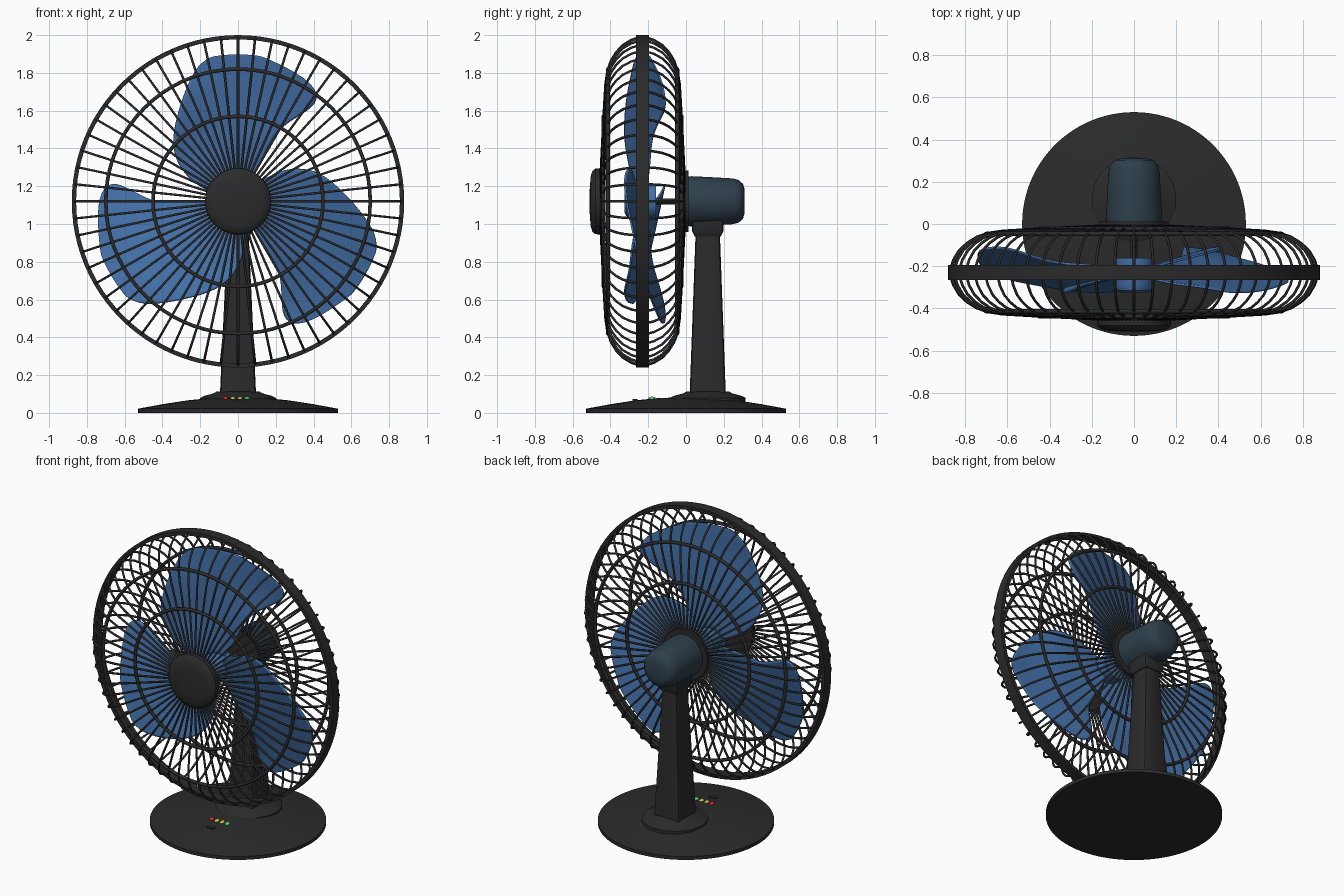
import bpy, bmesh, math
from math import sin, cos, pi, radians

if "Cube" in bpy.data.objects:
    bpy.data.objects.remove(bpy.data.objects["Cube"])

CZ = 1.12   # height of the fan axis
CY = -0.23  # middle plane of the cage


def material(name, rgb):
    m = bpy.data.materials.new(name)
    m.diffuse_color = (*rgb, 1)
    m.use_nodes = True
    m.node_tree.nodes["Principled BSDF"].inputs["Base Color"].default_value = m.diffuse_color
    return m


BLACK = material("black_plastic", (0.024, 0.024, 0.024))
BLUE = material("blue_plastic", (0.055, 0.16, 0.39))
SLATE = material("slate_plastic", (0.027, 0.05, 0.07))
RED = material("red_button", (0.7, 0.03, 0.02))
YELLOW = material("yellow_button", (0.65, 0.55, 0.08))
GREEN = material("green_button", (0.1, 0.7, 0.2))


def finish(name, bm, mat, angle=35):
    bmesh.ops.recalc_face_normals(bm, faces=bm.faces)
    me = bpy.data.meshes.new(name)
    bm.to_mesh(me)
    bm.free()
    ob = bpy.data.objects.new(name, me)
    bpy.context.collection.objects.link(ob)
    me.materials.append(mat)
    bpy.ops.object.select_all(action='DESELECT')
    ob.select_set(True)
    bpy.context.view_layer.objects.active = ob
    bpy.ops.object.shade_smooth_by_angle(angle=radians(angle))
    return ob


def lathe(name, profile, mat, axis='Z', centre=(0, 0, 0), n=64, closed=False):
    """Revolve (radius, height) points; open profiles get end caps."""
    bm = bmesh.new()
    rings = []
    for r, h in profile:
        ring = []
        for i in range(n):
            a, b = r * cos(2 * pi * i / n), r * sin(2 * pi * i / n)
            p = (a, b, h) if axis == 'Z' else (a, h, b)
            ring.append(bm.verts.new([p[k] + centre[k] for k in range(3)]))
        rings.append(ring)
    pairs = list(zip(rings, rings[1:]))
    if closed:
        pairs.append((rings[-1], rings[0]))
    for lo, hi in pairs:
        for i in range(n):
            j = (i + 1) % n
            bm.faces.new((lo[i], lo[j], hi[j], hi[i]))
    if not closed:
        bm.faces.new(rings[0])
        bm.faces.new(rings[-1])
    return finish(name, bm, mat)


def wires(name, paths, radius, mat, cyclic=False):
    cu = bpy.data.curves.new(name, 'CURVE')
    cu.dimensions = '3D'
    cu.bevel_depth = radius
    cu.bevel_resolution = 1
    for pts in paths:
        s = cu.splines.new('POLY')
        s.points.add(len(pts) - 1)
        for sp, p in zip(s.points, pts):
            sp.co = (*p, 1)
        s.use_cyclic_u = cyclic
        s.use_smooth = True
    cu.materials.append(mat)
    ob = bpy.data.objects.new(name, cu)
    bpy.context.collection.objects.link(ob)
    return ob


def interp(table, x):
    for (x0, y0), (x1, y1) in zip(table, table[1:]):
        if x <= x1:
            return y0 + (y1 - y0) * (x - x0) / (x1 - x0)
    return table[-1][1]


# Base, collar and neck
lathe("base", [(0.53, 0), (0.53, 0.022), (0.40, 0.046), (0.27, 0.066),
               (0.15, 0.078), (0.05, 0.082)], BLACK, n=96)
lathe("collar", [(0.2, 0.03), (0.2, 0.08), (0.18, 0.09), (0.13, 0.103),
                 (0.115, 0.112)], BLACK, centre=(0, 0.115, 0))


def tapered_post(name, sections, bevel):
    bm = bmesh.new()
    rows = [[bm.verts.new((sx * hx, 0.115 + sy * hy, z))
             for sx, sy in ((-1, -1), (1, -1), (1, 1), (-1, 1))]
            for z, hx, hy in sections]
    for a, b in zip(rows, rows[1:]):
        for i in range(4):
            bm.faces.new((a[i], a[(i + 1) % 4], b[(i + 1) % 4], b[i]))
    bm.faces.new(rows[0])
    bm.faces.new(rows[-1])
    upright = [e for e in bm.edges
               if abs(e.verts[0].co.z - e.verts[1].co.z) > 0.01]
    bmesh.ops.bevel(bm, geom=upright, offset=bevel, segments=2,
                    affect='EDGES', profile=0.5)
    return finish(name, bm, BLACK)


tapered_post("neck", [(0.09, 0.096, 0.096), (0.96, 0.056, 0.064)], 0.02)
tapered_post("neck_head", [(0.935, 0.062, 0.07), (0.96, 0.075, 0.082),
                           (1.04, 0.075, 0.082)], 0.015)

# Motor, shaft and blade hub
C = (0, 0, CZ)
lathe("motor_housing", [(0.13, 0.0), (0.133, 0.03), (0.127, 0.15), (0.121, 0.25),
                        (0.112, 0.28), (0.092, 0.302), (0.06, 0.311)],
      SLATE, 'Y', C)
lathe("shaft", [(0.016, -0.2), (0.016, 0.01)], BLACK, 'Y', C, 16)
lathe("blade_hub", [(0.06, -0.325), (0.08, -0.315), (0.092, -0.29), (0.092, -0.16)],
      BLUE, 'Y', C, 48)

# Blades: rows of (radius, left angle, right angle), pitched across the chord
ROWS = [(0.075, -75, 35), (0.24, -70, 31), (0.37, -59.5, 28), (0.48, -48, 31),
        (0.61, -29.5, 38), (0.70, -21, 38.5), (0.752, -16, 30), (0.778, -11, 10)]
PITCH = [(0.07, 0.35), (0.37, 0.22), (0.55, 0.34), (0.72, 0.25), (0.8, 0.25)]
for k in range(3):
    bm = bmesh.new()
    grid = []
    for r, left, right in ROWS:
        row = []
        for i in range(11):
            t = radians(left + (right - left) * i / 10)
            x, z = r * sin(t), r * cos(t)
            a = k * 2 * pi / 3
            row.append(bm.verts.new((x * cos(a) - z * sin(a),
                                     -0.225 + interp(PITCH, r) * x,
                                     CZ + x * sin(a) + z * cos(a))))
        grid.append(row)
    for a, b in zip(grid, grid[1:]):
        for i in range(10):
            bm.faces.new((a[i], a[i + 1], b[i + 1], b[i]))
    blade = finish(f"blade_{k + 1}", bm, BLUE, 60)
    sub = blade.modifiers.new("smooth", 'SUBSURF')
    sub.levels = sub.render_levels = 2
    sol = blade.modifiers.new("thickness", 'SOLIDIFY')
    sol.thickness = 0.01
    sol.offset = 0

# Cage: 60 bent ribs running front to back, concentric rings and rim band
HALF = [(0.14, 0.222), (0.45, 0.207), (0.62, 0.197), (0.69, 0.187), (0.745, 0.168),
        (0.79, 0.14), (0.828, 0.105), (0.855, 0.06), (0.868, 0.02)]
profile = [(r, CY - d) for r, d in HALF] + [(r, CY + d) for r, d in reversed(HALF)]
ribs = [[(r * sin(t), y, CZ + r * cos(t)) for r, y in profile]
        for t in (2 * pi * i / 60 for i in range(60))]
wires("cage_ribs", ribs, 0.0068, BLACK)
rings = [[(r * sin(t), CY + side * interp(HALF, r), CZ + r * cos(t))
          for t in (2 * pi * i / 72 for i in range(72))]
         for r in (0.45, 0.70) for side in (-1, 1)]
wires("cage_rings", rings, 0.011, BLACK, cyclic=True)
lathe("cage_rim", [(0.857, -0.265), (0.88, -0.265), (0.88, -0.195), (0.857, -0.195)],
      BLACK, 'Y', C, 96, closed=True)
lathe("front_cap", [(0.06, -0.51), (0.13, -0.505), (0.16, -0.496), (0.174, -0.48),
                    (0.175, -0.445)], BLACK, 'Y', C)
lathe("back_plate", [(0.163, -0.015), (0.163, 0.012)], BLACK, 'Y', C)

# Controls on the base
for i, mat in enumerate((RED, YELLOW, YELLOW, GREEN)):
    bm = bmesh.new()
    bmesh.ops.create_uvsphere(bm, u_segments=16, v_segments=8, radius=1)
    for v in bm.verts:
        v.co = (-0.065 + 0.038 * i + v.co.x * 0.014, -0.18 + v.co.y * 0.02,
                0.075 + v.co.z * 0.011)
    finish(f"button_{i + 1}", bm, mat, 60)
bm = bmesh.new()
bmesh.ops.create_cube(bm, size=1)
for v in bm.verts:
    v.co = (-0.01 + v.co.x * 0.05, -0.27 + v.co.y * 0.025, 0.064 + v.co.z * 0.02)
finish("switch", bm, BLACK)
